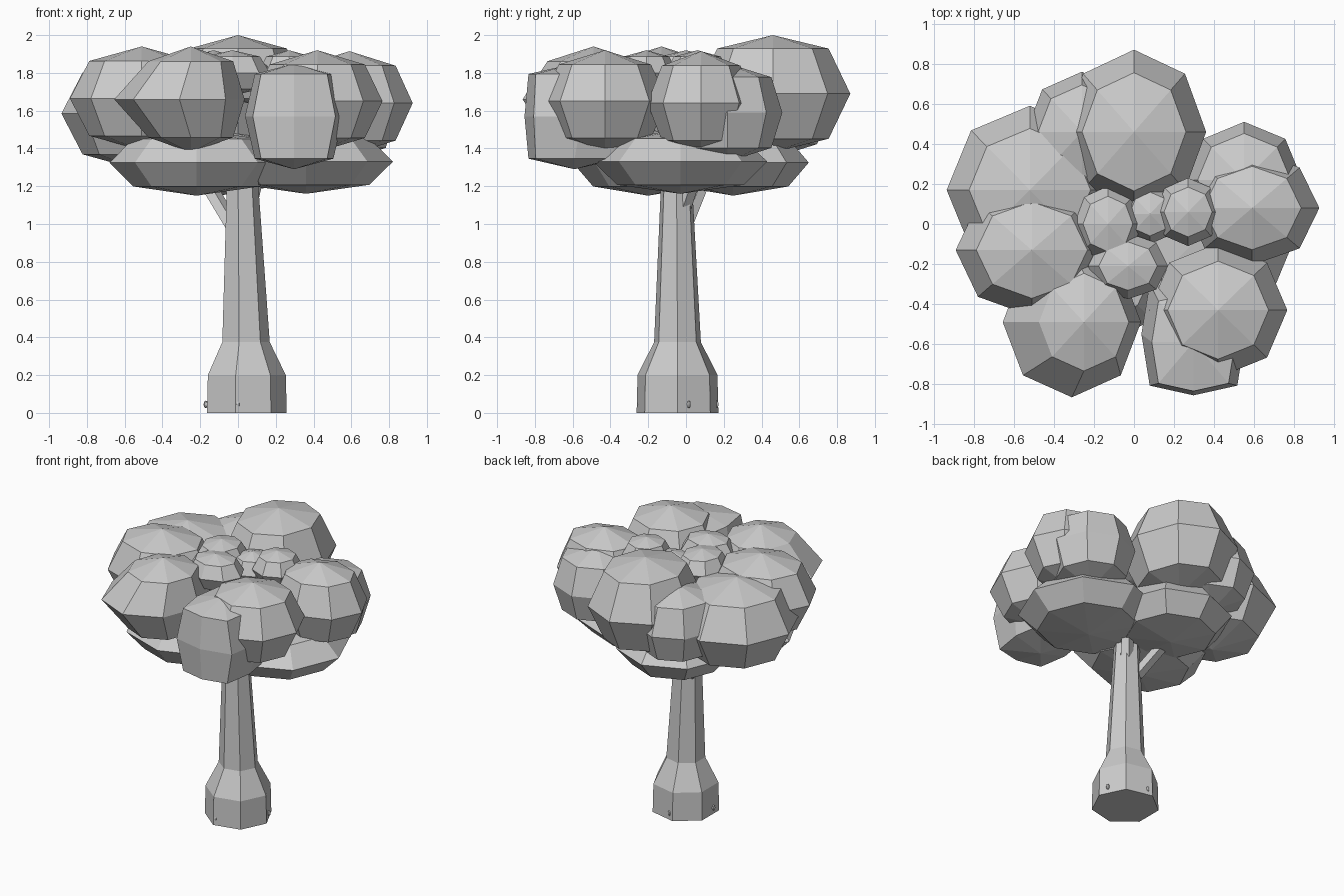
import bpy, math

cube = bpy.data.objects.get("Cube")
if cube:
    bpy.data.objects.remove(cube)

grey = bpy.data.materials.new("plain_grey")
grey.use_nodes = True
COLOUR = (0.6, 0.6, 0.6, 1)
grey.diffuse_color = COLOUR
grey.node_tree.nodes["Principled BSDF"].inputs["Base Color"].default_value = COLOUR


def loft(name, rings, sides, power=1.0):
    """Join stacked polygons (centre, x radius, y radius); zero radius makes a pole.
    A power below one makes the polygons boxier."""
    def swell(value):
        return math.copysign(abs(round(value, 6)) ** power, value)

    verts, faces, loops = [], [], []
    for (cx, cy, cz), rx, ry in rings:
        count = sides if rx > 0 else 1
        loops.append([len(verts) + i for i in range(count)])
        for i in range(count):
            a = math.tau * i / sides
            verts.append((cx + rx * swell(math.cos(a)), cy + ry * swell(math.sin(a)), cz))
    for low, high in zip(loops, loops[1:]):
        for i in range(sides):
            j = (i + 1) % sides
            corners = [low[i % len(low)], low[j % len(low)],
                       high[j % len(high)], high[i % len(high)]]
            faces.append(list(dict.fromkeys(corners)))
    if len(loops[0]) > 1:
        faces.append(loops[0][::-1])
    if len(loops[-1]) > 1:
        faces.append(loops[-1])
    mesh = bpy.data.meshes.new(name)
    mesh.from_pydata(verts, [], faces)
    mesh.materials.append(grey)
    obj = bpy.data.objects.new(name, mesh)
    bpy.context.collection.objects.link(obj)


def clump(name, centre, radii, wide=0.73, tall=0.72, lean=(0, 0), sides=8, power=1.0):
    """Faceted leaf ball; the rings beside the equator and the poles shift by lean."""
    x, y, z = centre
    rx, ry, rz = radii
    rings = []
    for h, w in [(-1, 0), (-tall, wide), (0, 1), (tall, wide), (1, 0)]:
        dx, dy = lean if h else (0, 0)
        rings.append(((x + dx, y + dy, z + rz * h), rx * w, ry * w))
    loft(name, rings, sides, power)


# Trunk with a flared foot
loft("trunk", [((0.036, -0.045, 0), 0.222, 0.222), ((0.036, -0.045, 0.2), 0.217, 0.217),
               ((0.036, -0.045, 0.375), 0.132, 0.127), ((0.02, -0.05, 1.2), 0.088, 0.085),
               ((0.02, -0.05, 1.45), 0.075, 0.075)], 7)

# Limbs reaching into the leaves
loft("left_limb", [((-0.02, -0.02, 0.97), 0.05, 0.05), ((-0.2, 0.1, 1.27), 0.05, 0.05)], 5)
loft("right_limb", [((0.04, -0.03, 1.05), 0.05, 0.05), ((0.11, 0.06, 1.3), 0.04, 0.04)], 5)

# Small nubs around the foot
for number, angle in enumerate((17, 95, 187, 260)):
    a = math.radians(angle)
    spot = (0.036 + 0.208 * math.cos(a), -0.045 + 0.208 * math.sin(a), 0.045)
    clump(f"root_nub_{number + 1}", spot, (0.012, 0.012, 0.02), sides=6)

# Three broad flat clumps under the crown
clump("lower_clump_front", (-0.22, -0.2, 1.325), (0.46, 0.4, 0.175))
clump("lower_clump_right", (0.36, -0.03, 1.33), (0.46, 0.46, 0.17))
clump("lower_clump_back", (-0.1, 0.25, 1.325), (0.4, 0.4, 0.175))

# Ring of large clumps
clump("crown_back", (0, 0.46, 1.69), (0.36, 0.41, 0.31), 0.72, 0.77)
clump("crown_back_left", (-0.52, 0.17, 1.585), (0.415, 0.42, 0.3))
clump("crown_left", (-0.51, -0.13, 1.665), (0.38, 0.33, 0.275))
clump("crown_front_left", (-0.31, -0.49, 1.66), (0.345, 0.375, 0.28), 0.65, lean=(0.06, 0))
clump("crown_front_low", (0.297, -0.55, 1.57), (0.26, 0.305, 0.28), 0.8, 0.8,
      lean=(0, -0.04), power=0.5)
clump("crown_front_right", (0.42, -0.43, 1.65), (0.345, 0.335, 0.27))
clump("crown_right", (0.59, 0.08, 1.64), (0.335, 0.285, 0.275))
clump("crown_back_right", (0.55, 0.22, 1.59), (0.29, 0.29, 0.26), 0.8)
clump("crown_back_low", (-0.26, 0.46, 1.61), (0.28, 0.3, 0.26), 0.78)

# Small clumps filling the middle of the top
clump("top_clump_left", (-0.13, 0, 1.8), (0.17, 0.19, 0.12))
clump("top_clump_right", (0.27, 0.06, 1.8), (0.165, 0.17, 0.12))
clump("top_clump_front", (-0.03, -0.21, 1.8), (0.2, 0.165, 0.12))
clump("top_clump_middle", (0.08, 0.05, 1.75), (0.14, 0.15, 0.12))
